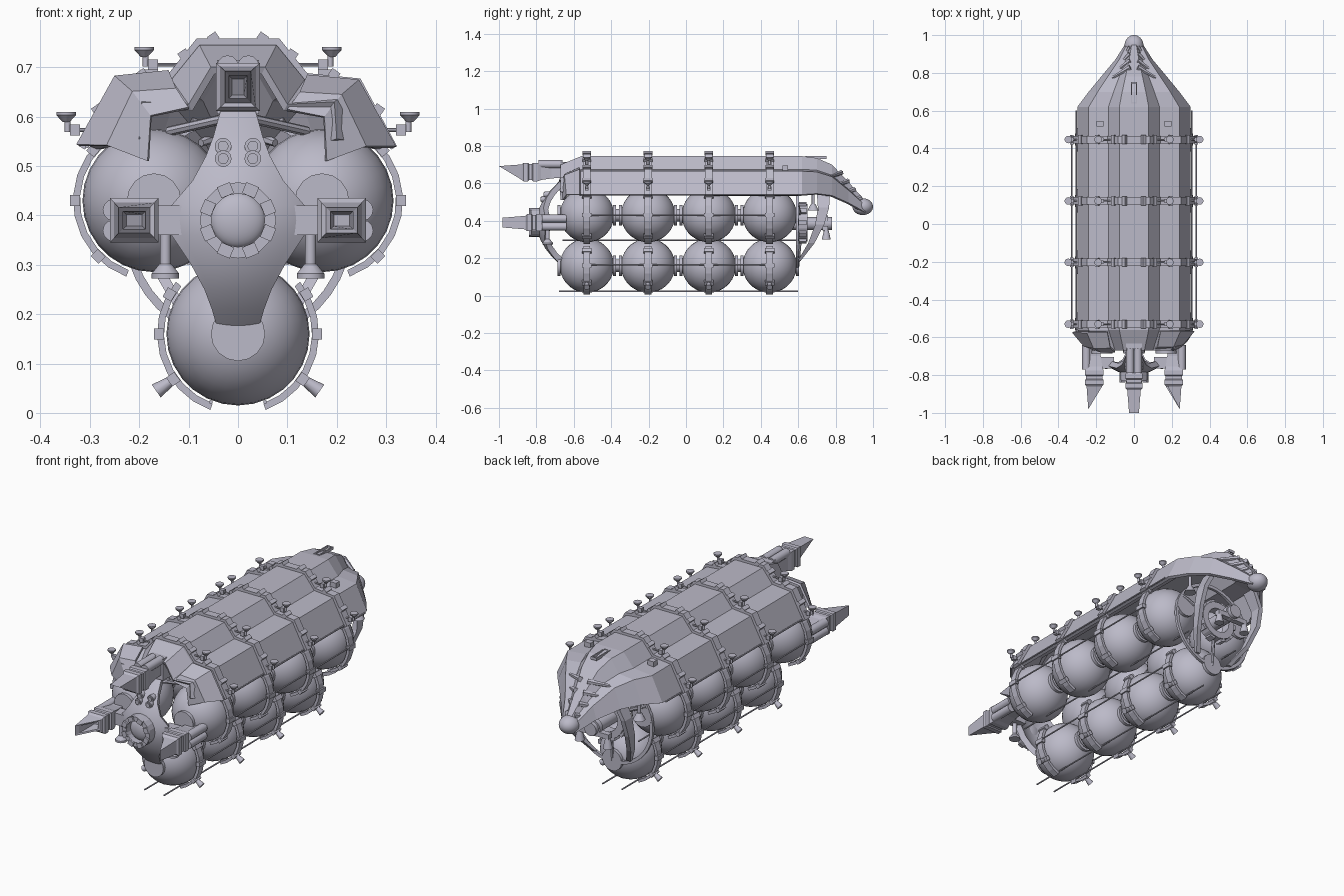
import bpy, bmesh, math
from mathutils import Vector, Matrix

cube = bpy.data.objects.get("Cube")
if cube:
    bpy.data.objects.remove(cube)

hull = bpy.data.materials.new("hull_grey")
hull.use_nodes = True
colour = (0.50, 0.49, 0.58, 1)
hull.diffuse_color = colour
hull.node_tree.nodes["Principled BSDF"].inputs["Base Color"].default_value = colour


def finish(name, bm, smooth=True):
    bmesh.ops.recalc_face_normals(bm, faces=bm.faces)
    me = bpy.data.meshes.new(name)
    bm.to_mesh(me)
    bm.free()
    me.materials.append(hull)
    if smooth:
        for p in me.polygons:
            p.use_smooth = True
        me.set_sharp_from_angle(angle=math.radians(35))
    ob = bpy.data.objects.new(name, me)
    bpy.context.collection.objects.link(ob)
    return ob


def box(name, centre, size, turn=0):
    bm = bmesh.new()
    m = (Matrix.Translation(centre) @ Matrix.Rotation(-turn, 4, 'Y')
         @ Matrix.Diagonal((*size, 1)))
    bmesh.ops.create_cube(bm, size=1, matrix=m)
    return finish(name, bm, False)


def cone(name, a, b, r1, r2=None, sides=12):
    a, b = Vector(a), Vector(b)
    bm = bmesh.new()
    m = Matrix.Translation((a + b) / 2) @ (b - a).to_track_quat('Z', 'Y').to_matrix().to_4x4()
    bmesh.ops.create_cone(bm, cap_ends=True, segments=sides, radius1=r1,
                          radius2=r1 if r2 is None else r2, depth=(b - a).length, matrix=m)
    return finish(name, bm)


def ball(name, centre, size):
    bm = bmesh.new()
    m = (Matrix.Translation(centre) @ Matrix.Diagonal((*size, 1))
         @ Matrix.Rotation(math.pi / 2, 4, 'X'))
    bmesh.ops.create_uvsphere(bm, u_segments=28, v_segments=18, radius=1, matrix=m)
    return finish(name, bm)


def loft(name, rows, closed=False, caps=True, thick=0, smooth=False):
    """Bridge rows of points; closed rows make tubes, open rows make sheets."""
    bm = bmesh.new()
    vs = [[bm.verts.new(p) for p in row] for row in rows]
    n = len(rows[0])
    for a, b in zip(vs, vs[1:]):
        for j in range(n if closed else n - 1):
            k = (j + 1) % n
            bm.faces.new((a[j], a[k], b[k], b[j]))
    if closed and caps:
        bm.faces.new(vs[0][::-1])
        bm.faces.new(vs[-1])
    if thick:
        bm.normal_update()
        bmesh.ops.solidify(bm, geom=bm.faces[:], thickness=thick)
    return finish(name, bm, smooth)


def polar(c, r, ang, y):
    return Vector((c[0] + r * math.cos(ang), y, c[1] + r * math.sin(ang)))


def hoop(name, c, r0, r1, a0, a1, y, width, steps):
    """Flat-sided band around the y axis."""
    rows = []
    for i in range(steps + 1):
        t = math.radians(a0 + (a1 - a0) * i / steps)
        rows.append([polar(c, r, t, y + s * width / 2)
                     for r, s in ((r0, -1), (r1, -1), (r1, 1), (r0, 1))])
    loft(name, rows, closed=True)


def mirrored(half):
    return [(-x, z) for x, z in half] + [(x, z) for x, z in reversed(half) if x > 0]


def section(half, y):
    return [(x, y, z) for x, z in mirrored(half)]


# Three-lobed roof shell, from front lip to nose
roof = [(.30, .54), (.24, .665), (.135, .675), (.078, .745), (0, .745)]
mouth = [(.20, .555), (.195, .63), (.10, .625), (.055, .70), (0, .70)]
rows = [section(mouth, -.67), section(roof, -.56), section(roof, .62)]
for y, sx, top, low in ((.70, .80, .735, .545), (.78, .58, .70, .535),
                        (.87, .33, .605, .495), (.96, .14, .505, .445)):
    rows.append(section([(x * sx, low + (z - .54) / .205 * (top - low)) for x, z in roof], y))
loft("roof_shell", rows, thick=.016)

# Front lip flares
for s in (-1, 1):
    loft("lip_flare", [[(s * x, y, z) for x, y, z in row] for row in (
        [(.32, -.57, .54), (.245, -.57, .675), (.14, -.57, .685)],
        [(.26, -.64, .54), (.21, -.65, .645), (.125, -.65, .65)],
        [(.18, -.66, .51), (.175, -.67, .60), (.10, -.67, .615)])], thick=.01)

# Nose beak, gill slats and hatches
ball("nose_beak", (0, .945, .475), (.05, .055, .045))
for s in (-1, 1):
    for i in range(4):
        y, z = .80 + i * .035, .667 - i * .045
        cone("gill_slat", (s * .02, y + .03, z - .01), (s * (.115 - i * .02), y - .025, z - .03),
             .014, .008, 6)
    box("roof_lamp", (s * .18, .53, .68), (.035, .03, .03))
for s in (-1, 1):
    box("hatch_rail", (s * .014, .695, .738), (.006, .11, .014))
    box("hatch_end", (0, .695 + s * .053, .738), (.034, .006, .014))

# Tank rows with clamps, bands and antennas
stations = [-.53, -.203, .122, .447]
tanks = [(-.17, .43), (.17, .43), (0, .16)]
for i, y in enumerate(stations):
    for x, z in tanks:
        ball("tank", (x, y, z), (.145, .145, .145))
        cone("tank_neck", (x, y - .155, z), (x, y + .155, z), .042)
        for d in (-.148, .148):
            cone("neck_collar", (x, y + d - .008, z), (x, y + d + .008, z), .055, sides=16)
        if i < 3:
            cone("neck_joint", (x, y + .15, z), (x, y + .178, z), .034)
    band = [(.322, .54), (.248, .677), (.14, .688), (.084, .758), (0, .758)]
    loft("roof_band", [section(band, y - .02), section(band, y + .02)], thick=.014)
    for s in (-1, 1):
        a0, a1 = (48, -70) if s > 0 else (132, 250)
        hoop("upper_clamp", (s * .17, .43), .150, .164, a0, a1, y, .036, 8)
        b0, b1 = (40, -70) if s > 0 else (140, 250)
        hoop("lower_clamp", (0, .16), .150, .164, b0, b1, y, .036, 8)
        for c, angles in (((s * .17, .43), (40, 0, -45)), ((0, .16), (30, 0, -35))):
            for deg in angles:
                t = math.radians(deg if s > 0 else 180 - deg)
                box("clamp_block", polar(c, .160, t, y), (.02, .05, .022), t)
        for x, z in ((.285, .615), (.195, .686), (.11, .726), (.05, .76)):
            box("band_block", (s * x, y, z), (.02, .046, .016), s * math.radians(-35))
        # short outward nozzle low on the clamp
        t = math.radians(-35 if s > 0 else 215)
        cone("side_nozzle", polar((0, .16), .16, t, y), polar((0, .16), .202, t, y), .009, .016)
        # dish antennas on bracket arms
        for x0, x1, z in ((.11, .172, .705), (.28, .33, .573)):
            cone("antenna_arm", (s * x0, y, z), (s * x1, y, z), .004, sides=8)
            box("antenna_joint", (s * x1, y, z), (.02, .02, .022))
            cone("antenna_stem", (s * (x1 + .015), y, z - .004), (s * (x1 + .015), y, z + .02), .006)
            cone("antenna_dish", (s * (x1 + .018), y, z + .016), (s * (x1 + .018), y, z + .03), .007, .02)
            cone("dish_rim", (s * (x1 + .018), y, z + .03), (s * (x1 + .018), y, z + .036), .02)

# Long tie rods
for s in (-1, 1):
    for x, z, y0, y1 in ((.33, .43, -.53, .447), (.165, .165, -.53, .447), (.055, .022, -.68, .60),
                         (.15, .295, -.66, .60), (.305, .54, -.56, .60)):
        cone("tie_rod", (s * x, y0, z), (s * x, y1, z), .004, sides=6)


# Curved front bulkhead
def bulge(x, z):
    return -.80 + 2.5 * (x * x + (z - .39) ** 2)


outline = [(.042, .172), (.053, .21), (.068, .25), (.095, .30), (.135, .36), (.145, .39),
           (.135, .42), (.092, .47), (.065, .52), (.05, .56), (.036, .61)]
loft("front_bulkhead", [[(w * k / 6, bulge(w * k / 6, z), z) for k in range(-6, 7)]
                        for w, z in outline], thick=.03, smooth=True)
hub = (0, .39)
hoop("hub_ring", hub, .054, .077, 0, 360, -.80, .06, 20)
ball("hub_dome", (0, -.79, .39), (.056, .025, .056))
for k in range(8):
    t = math.radians(45 * k + 22.5)
    box("hub_tooth", polar(hub, .066, t, -.832), (.024, .014, .028), t)
for x in (-.03, .03):
    for z in (.515, .54):
        y = bulge(x, z)
        cone("vent", (x, y - .014, z), (x, y + .02, z), .017)
        cone("vent_cap", (x, y - .02, z), (x, y - .01, z), .011)


# Slash-cut thrusters; u points outward from the hub
def thruster(name, cx, cz, u, shift):
    u = Vector((u[0], 0, u[1]))
    v = Vector((-u.z, 0, u.x))
    rows = []
    for y, hu, hv, slant in ((-.60, .026, .03, 0), (-.70, .034, .03, 0), (-.755, .042, .038, 0),
                             (-.775, .049, .045, 0), (-.80, .049, .045, 0), (-.805, .043, .04, 0),
                             (-.82, .043, .04, 0), (-.825, .049, .045, 0), (-.85, .049, .045, 0),
                             (-.86, .041, .036, 0), (-.92, .032, .026, 1.9),
                             (-.915, .023, .018, 1.9), (-.84, .016, .012, .6)):
        rows.append([Vector((cx, y + shift - slant * hu * a, cz)) + u * hu * a + v * hv * b
                     for a, b in ((-1, -1), (-1, 1), (1, 1), (1, -1))])
    loft(name, rows, closed=True)
    for k in (-.021, .021):
        p = Vector((cx, shift, cz)) + u * .042 + v * k
        cone("thruster_tube", p + Vector((0, -.64, 0)), p + Vector((0, -.77, 0)), .022)


thruster("top_thruster", 0, .66, (0, 1), -.019)
for s in (-1, 1):
    thruster("side_thruster", s * .21, .39, (s, 0), 0)
    box("thruster_bracket", (s * .15, -.735, .39), (.09, .06, .06))
    # hanging front dish
    cone("front_stem", (s * .147, -.74, .36), (s * .147, -.74, .30), .011)
    cone("front_dish", (s * .147, -.74, .302), (s * .147, -.74, .282), .012, .028)
    cone("front_dish_rim", (s * .147, -.74, .282), (s * .147, -.74, .272), .028)
    # support legs from bulkhead to the roof
    cone("roof_strut", (s * .03, -.66, .595), (s * .14, -.56, .57), .01, sides=8)
box("thruster_mount", (0, -.62, .66), (.085, .10, .11))

# Rear ring, drive hub and curved arms
hoop("rear_ring", (0, .375), .215, .232, 0, 360, .595, .014, 40)
hoop("rear_gear", hub, .065, .10, 0, 360, .625, .05, 20)
for k in range(10):
    t = math.radians(36 * k)
    box("gear_tooth", polar(hub, .10, t, .625), (.024, .04, .028), t)
cone("rear_drive", (0, .56, .385), (0, .78, .385), .034, sides=16)
cone("rear_drive_flange", (0, .735, .385), (0, .76, .385), .042, sides=16)
for t in (30, 150, 270):
    t = math.radians(t)
    cone("rear_spoke", polar(hub, .09, t, .61), polar((0, .375), .22, t, .597), .009, sides=8)
for s in (-1, 1):
    arm = [(.13, .735, .56, .036), (.175, .735, .47, .03), (.18, .715, .38, .024),
           (.155, .67, .28, .017), (.10, .605, .185, .008)]
    loft("rear_arm", [[(s * (x + dx), y + dy * w, z) for dx, dy in
                       ((-.012, -1), (.012, -1), (.012, 1), (-.012, 1))]
                      for x, y, z, w in arm], closed=True)
    cone("rear_stem", (s * .21, .68, .545), (s * .21, .68, .485), .008)
    cone("rear_dish", (s * .21, .68, .49), (s * .21, .68, .455), .012, .03)
    cone("rear_lamp", (s * .08, .75, .35), (s * .08, .75, .30), .012, .024)
    box("rear_lamp_bracket", (s * .045, .745, .36), (.09, .03, .025))
